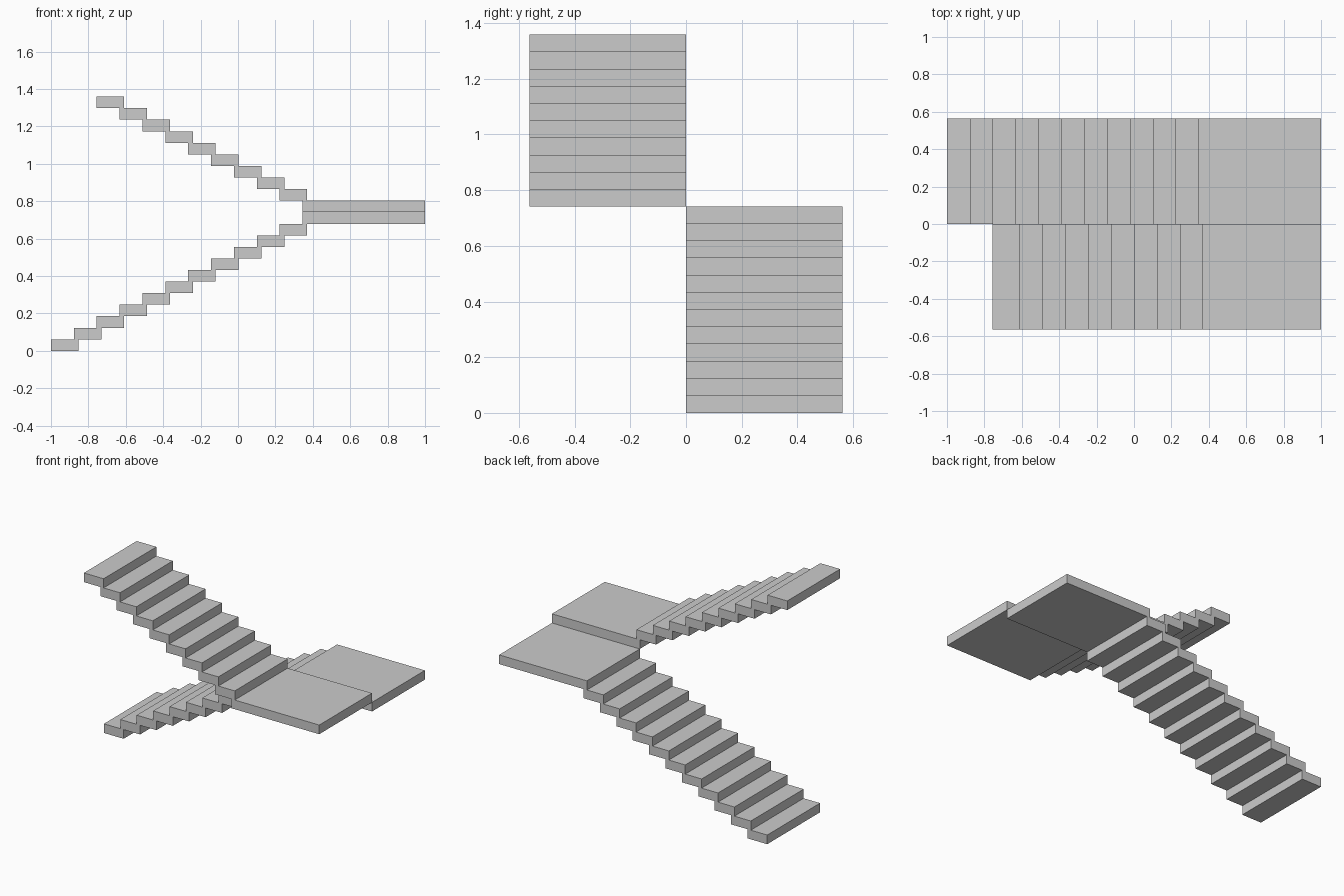
import bpy, bmesh

if "Cube" in bpy.data.objects:
    bpy.data.objects.remove(bpy.data.objects["Cube"])

RISE = 0.0618      # step height, equal to slab thickness
RUN = 0.1223       # horizontal step spacing
TREAD = 0.147      # tread depth, overlapping the next step
WIDTH = 0.563      # flight width
LAND_X = 0.345     # inner edge of both landings


def slab(name, x0, x1, y0, level):
    """Box one rise thick, resting at the given step level."""
    bm = bmesh.new()
    bmesh.ops.create_cube(bm, size=1)
    mesh = bpy.data.meshes.new(name)
    for v in bm.verts:
        v.co.x *= x1 - x0
        v.co.y *= WIDTH
        v.co.z *= RISE
    bm.to_mesh(mesh)
    bm.free()
    ob = bpy.data.objects.new(name, mesh)
    ob.location = ((x0 + x1) / 2, y0 + WIDTH / 2, (level + 0.5) * RISE)
    bpy.context.collection.objects.link(ob)


# Lower flight climbs towards +x along the back half
for i in range(11):
    x = -1 + i * RUN
    slab(f"lower_step_{i + 1}", x, x + TREAD, 0, i)

# Two half landings, one rise apart
slab("lower_landing", LAND_X, 1, 0, 11)
slab("upper_landing", LAND_X, 1, -WIDTH, 12)

# Upper flight turns back towards -x along the front half
for i in range(9):
    x = 0.37 - i * RUN
    slab(f"upper_step_{i + 1}", x - TREAD, x, -WIDTH, 13 + i)
